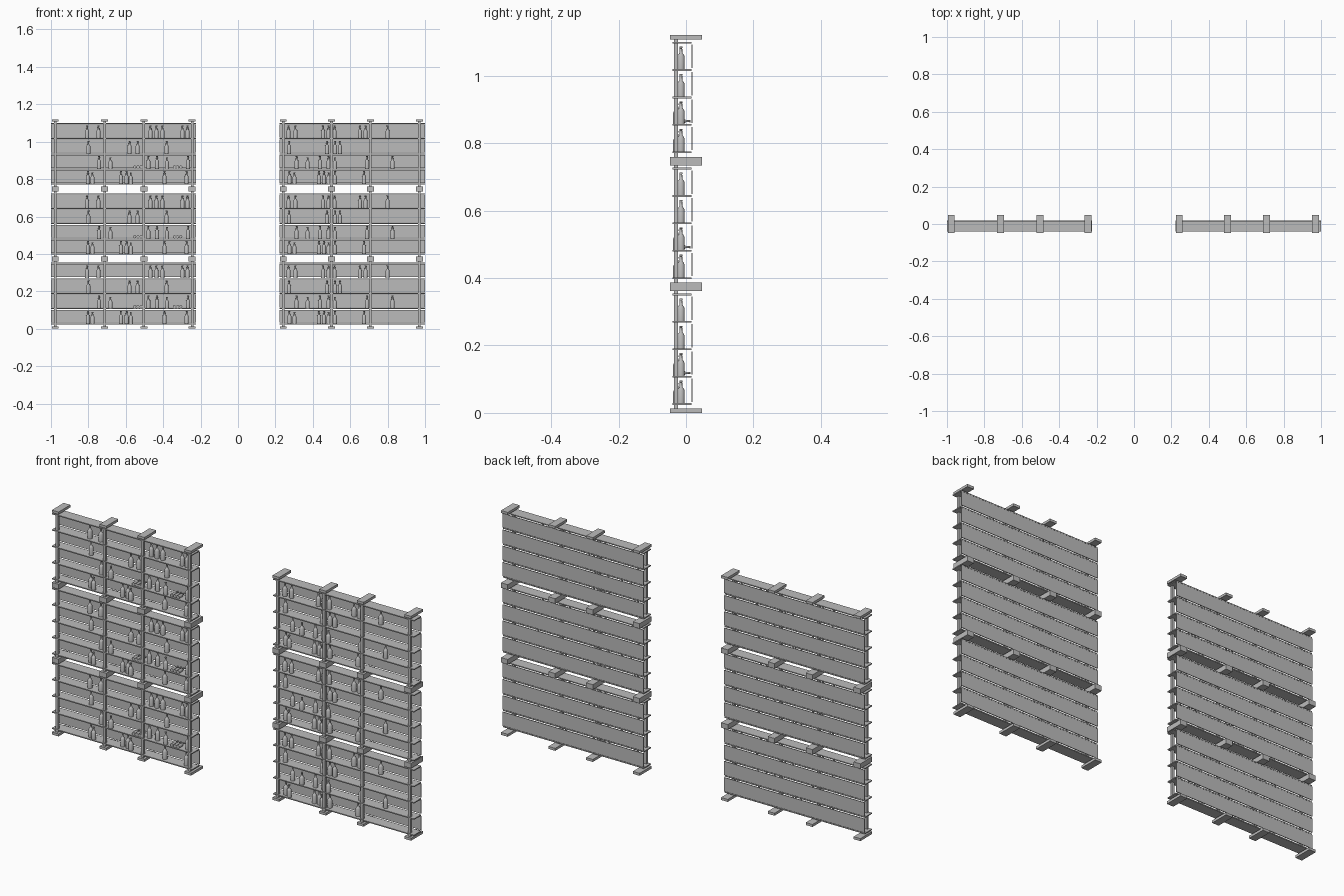
import bpy, bmesh, math
from mathutils import Matrix, Vector

cube = bpy.data.objects.get("Cube")
if cube:
    bpy.data.objects.remove(cube, do_unlink=True)

grey = bpy.data.materials.new("plain grey")
grey.use_nodes = True
tone = (0.5, 0.5, 0.5, 1)
grey.diffuse_color = tone
grey.node_tree.nodes["Principled BSDF"].inputs["Base Color"].default_value = tone

MODULE = 1.12 / 3      # height of one stacked unit
PITCH = 0.0812         # shelf spacing
FIRST = 0.0262         # height of the lowest shelf
SHELF = 0.005          # shelf thickness
FOOT = 0.0125


def place(name, mesh):
    obj = bpy.data.objects.new(name, mesh)
    bpy.context.collection.objects.link(obj)
    return obj


def boxes(name, spans):
    """One object made of boxes given as (x0, x1), (y0, y1), (z0, z1)."""
    bm = bmesh.new()
    for span in spans:
        size = [b - a for a, b in span]
        centre = [(a + b) / 2 for a, b in span]
        bmesh.ops.create_cube(bm, size=1, matrix=Matrix.Translation(centre)
                              @ Matrix.Diagonal((*size, 1)))
    mesh = bpy.data.meshes.new(name)
    bm.to_mesh(mesh)
    bm.free()
    mesh.materials.append(grey)
    return place(name, mesh)


def lathe(name, profile, sides=12):
    """Bottle mesh turned from (radius, height) points."""
    bm = bmesh.new()
    verts = [bm.verts.new((r, 0, z)) for r, z in profile]
    edges = [bm.edges.new(pair) for pair in zip(verts, verts[1:])]
    bmesh.ops.spin(bm, geom=verts + edges, cent=(0, 0, 0), axis=(0, 0, 1),
                   angle=math.tau, steps=sides, use_duplicate=False)
    bmesh.ops.remove_doubles(bm, verts=bm.verts, dist=0.0001)
    bmesh.ops.recalc_face_normals(bm, faces=bm.faces)
    mesh = bpy.data.meshes.new(name)
    bm.to_mesh(mesh)
    bm.free()
    mesh.materials.append(grey)
    mesh.shade_smooth()
    mesh.set_sharp_from_angle(angle=math.radians(35))
    return mesh


bottle = lathe("bottle", [(0, 0), (0.0112, 0), (0.0112, 0.037), (0.0085, 0.043),
                          (0.0045, 0.048), (0.0038, 0.062), (0.0048, 0.063),
                          (0.0048, 0.067), (0, 0.067)])

# Bottle positions on the four shelves of a unit, from the bottom up
right_rows = [
    [-0.802, -0.778, -0.626, -0.596, -0.573, -0.393, -0.275],
    [-0.743, -0.682, -0.479, -0.433, -0.38, -0.267],
    [-0.8, -0.58, -0.537, -0.382],
    [-0.807, -0.746, -0.468, -0.436, -0.404, -0.297, -0.27]]
left_rows = [
    [0.275, 0.302, 0.433, 0.46, 0.484, 0.518, 0.674],
    [0.313, 0.372, 0.439, 0.484, 0.518, 0.69, 0.826],
    [0.273, 0.476, 0.519, 0.545],
    [0.27, 0.307, 0.455, 0.484, 0.516, 0.652, 0.682, 0.8]]

racks = {
    "right": ((-1.0, -0.225), (-0.977, -0.713, -0.503, -0.245), right_rows, (-0.535, -0.323)),
    "left": ((0.222, 1.0), (0.242, 0.5, 0.708, 0.97), left_rows, ())}

for side, (width, post_x, rows, piles) in racks.items():
    shelves, boards, posts, feet = [], [], [], []
    for unit in range(3):
        base = unit * MODULE
        # Shelves and the back boards between them
        for i in range(5):
            z = base + FIRST + i * PITCH
            shelves.append((width, (-0.04, 0.016), (z - SHELF / 2, z + SHELF / 2)))
            if i < 4:
                boards.append((width, (0.016, 0.02), (z + 0.006, z + PITCH - 0.006)))
        # Uprights with a foot plate at each end
        for x in post_x:
            posts.append(((x - 0.007, x + 0.007), (-0.036, -0.024),
                          (base + FOOT, base + MODULE - FOOT)))
            for z in (base, base + MODULE - FOOT):
                feet.append(((x - 0.0185, x + 0.0185), (-0.047, 0.047), (z, z + FOOT)))
        # Standing bottles
        for i, row in enumerate(rows):
            z = base + FIRST + i * PITCH + SHELF / 2
            for k, x in enumerate(row):
                forward = i < 2 and k % 3 == 1
                item = place(f"{side}_bottle", bottle)
                item.location = (x, -0.027 if forward else -0.015, z)
                if forward:
                    item.scale.z = 0.9
        # Bottles lying side by side with necks to the back
        z = base + FIRST + PITCH + SHELF / 2
        for middle in piles:
            for step in (-1, 0, 1):
                item = place(f"{side}_lying_bottle", bottle)
                item.scale = (0.75, 0.75, 0.75)
                item.rotation_euler.x = -math.pi / 2
                item.location = Vector((middle + step * 0.017, -0.037, z + 0.0084))
    boxes(f"{side}_shelves", shelves)
    boxes(f"{side}_back_boards", boards)
    boxes(f"{side}_posts", posts)
    boxes(f"{side}_foot_plates", feet)
